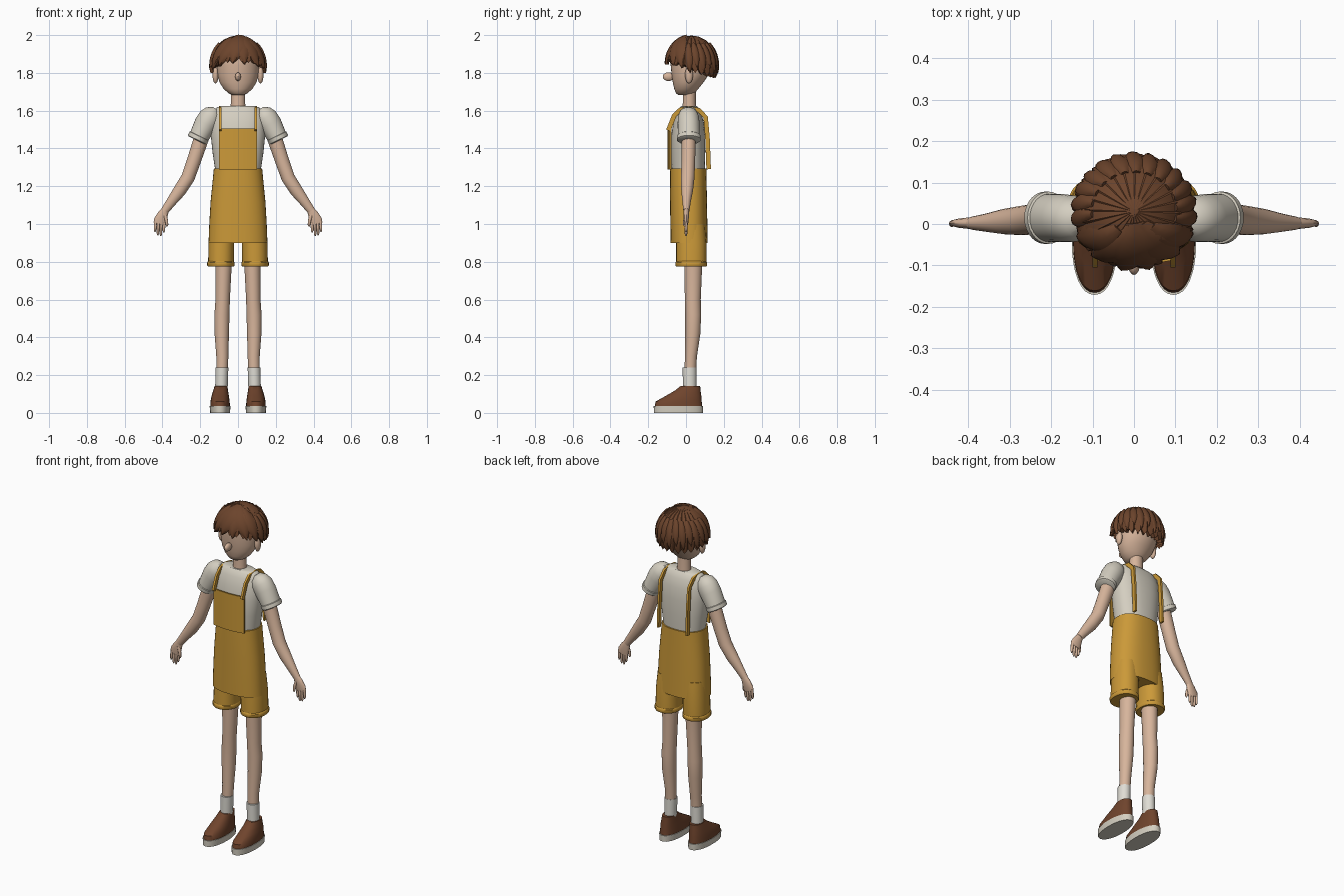
import bpy, bmesh, math
from mathutils import Vector


def material(name, rgb):
    m = bpy.data.materials.new(name)
    m.diffuse_color = (*rgb, 1)
    return m


SKIN = material("skin", (0.68, 0.46, 0.33))
YELLOW = material("mustard cloth", (0.60, 0.32, 0.04))
SHIRT = material("cream cloth", (0.66, 0.62, 0.53))
SOCK = material("white cloth", (0.74, 0.72, 0.66))
HAIR = material("brown hair", (0.15, 0.058, 0.025))
LEATHER = material("brown leather", (0.16, 0.058, 0.026))


def skin(name, rings, mat, mirror=False, angle=40):
    """Join equal-length point rings into a closed solid."""
    bm = bmesh.new()
    vs = [[bm.verts.new(p) for p in r] for r in rings]
    n = len(vs[0])
    for a, b in zip(vs, vs[1:]):
        for i in range(n):
            j = (i + 1) % n
            bm.faces.new((a[i], a[j], b[j], b[i]))
    bm.faces.new(vs[0][::-1])
    bm.faces.new(vs[-1])
    bmesh.ops.recalc_face_normals(bm, faces=bm.faces)
    me = bpy.data.meshes.new(name)
    bm.to_mesh(me)
    bm.free()
    me.materials.append(mat)
    ob = bpy.data.objects.new(name, me)
    bpy.context.collection.objects.link(ob)
    bpy.ops.object.select_all(action='DESELECT')
    ob.select_set(True)
    bpy.context.view_layer.objects.active = ob
    bpy.ops.object.shade_smooth_by_angle(angle=math.radians(angle))
    if mirror:
        ob.modifiers.new("mirror", 'MIRROR').use_mirror_merge = False
    return ob


def loft(name, secs, mat, mirror=False, n=24, power=2.0, tilt=False):
    """Sections are (x, y, z, half width, half depth); tilt follows the path in xz."""
    rings = []
    for k, (x, y, z, rx, ry) in enumerate(secs):
        u = Vector((1, 0, 0))
        if tilt:
            p, q = secs[max(k - 1, 0)], secs[min(k + 1, len(secs) - 1)]
            u = Vector((p[2] - q[2], 0, q[0] - p[0])).normalized()
        ring = []
        for i in range(n):
            a = 2 * math.pi * i / n
            c, s = math.cos(a), math.sin(a)
            c = math.copysign(abs(c) ** (2 / power), c)
            s = math.copysign(abs(s) ** (2 / power), s)
            ring.append(Vector((x, y, z)) + u * (rx * c) + Vector((0, ry * s, 0)))
        rings.append(ring)
    return skin(name, rings, mat, mirror)


def body(name, secs, mat, **kw):
    """Sections are (z, half width, front y, back y), centred on x = 0."""
    return loft(name, [(0, (f + b) / 2, z, w, (b - f) / 2) for z, w, f, b in secs], mat, **kw)


def ball(name, c, r, mat, mirror=False):
    secs = []
    for k in range(11):
        a = math.pi * (0.02 + 0.96 * k / 10)
        secs.append((c[0], c[1], c[2] - r[2] * math.cos(a), r[0] * math.sin(a), r[1] * math.sin(a)))
    return loft(name, secs, mat, mirror, n=16)


# Shoes, socks and legs
loft("shoe_sole", [(.095, -.04, 0, .053, .13), (.095, -.04, .036, .055, .131)], SHIRT, True, 32, 2.2)
loft("shoe_upper", [(.095, -.04, .034, .052, .126), (.095, -.039, .06, .051, .122),
                    (.094, -.013, .09, .046, .094), (.092, .009, .118, .039, .068),
                    (.09, .023, .142, .034, .052)], LEATHER, True, 32, 2.2)
loft("sock", [(.088, .02, .12, .033, .036), (.085, .019, .24, .034, .037)], SOCK, True)
loft("leg", [(.085, .022, .2, .03, .03), (.083, .026, .3, .032, .032), (.086, .036, .42, .038, .04),
             (.085, .038, .52, .04, .042), (.081, .036, .6, .038, .042), (.077, .038, .77, .043, .047),
             (.077, .038, .9, .045, .05)], SKIN, True)

# Overalls
loft("shorts_leg", [(.09, .028, .797, .068, .08), (.088, .028, .9, .068, .08),
                    (.082, .025, 1.0, .066, .075)], YELLOW, True, 28, 2.2)
loft("shorts_cuff", [(.091, .028, .775, .068, .08), (.091, .028, .78, .072, .084),
                     (.091, .028, .797, .072, .084), (.091, .028, .803, .067, .079)], YELLOW, True, 28, 2.2)
body("overalls_body", [(.9, .156, -.082, .115), (1.0, .152, -.083, .113), (1.12, .145, -.084, .111),
                       (1.22, .135, -.085, .109), (1.293, .128, -.085, .108)], YELLOW, n=40, power=2.4)
bib = []
for k in range(6):
    z = 1.288 + .217 * k / 5
    outer = [(x / 50, -.097 + 1.1 * (x / 50) ** 2, z) for x in range(-5, 6)]
    bib.append(outer + [(x, y + .008, h) for x, y, h in outer[::-1]])
skin("overalls_bib", bib, YELLOW)

# Straps run from the bib, over the shoulders and down the back
path = [(-.094, 1.495), (-.062, 1.575), (-.03, 1.605), (.02, 1.612), (.07, 1.602),
        (.104, 1.565), (.114, 1.45), (.12, 1.29)]
strap = []
for k, (y, z) in enumerate(path):
    p, q = path[max(k - 1, 0)], path[min(k + 1, len(path) - 1)]
    nrm = Vector((0, p[1] - q[1], q[0] - p[0])).normalized() * .012
    c = Vector((0, y, z))
    strap.append([c + Vector((.088, 0, 0)) + nrm, c + Vector((.1, 0, 0)) + nrm,
                  c + Vector((.1, 0, 0)) - nrm, c + Vector((.088, 0, 0)) - nrm])
skin("overalls_strap", strap, YELLOW, True)

# Shirt
body("shirt_body", [(1.25, .12, -.074, .098), (1.3, .123, -.076, .1), (1.38, .135, -.079, .102),
                    (1.47, .144, -.078, .101), (1.54, .143, -.066, .094), (1.59, .132, -.05, .08),
                    (1.615, .115, -.036, .066), (1.625, .09, -.026, .056)], SHIRT, n=40, power=2.3)
loft("shirt_sleeve", [(.118, .012, 1.61, .018, .02), (.13, .012, 1.592, .046, .045),
                      (.148, .013, 1.565, .06, .056), (.17, .014, 1.53, .061, .058),
                      (.212, .015, 1.452, .051, .058)], SHIRT, True, 28, tilt=True)
loft("sleeve_hem", [(.205, .015, 1.467, .052, .059), (.206, .015, 1.465, .056, .063),
                    (.215, .015, 1.446, .055, .063), (.217, .015, 1.442, .05, .057)],
     SHIRT, True, 28, tilt=True)

# Arms and hands
loft("arm", [(.18, .014, 1.5, .04, .038), (.205, .014, 1.42, .039, .037), (.235, .012, 1.33, .037, .036),
             (.265, .009, 1.245, .036, .036), (.31, .006, 1.175, .034, .031), (.355, .003, 1.115, .026, .022),
             (.388, .002, 1.07, .021, .016)], SKIN, True, tilt=True)
loft("palm", [(.382, .002, 1.08, .018, .014), (.397, .002, 1.052, .027, .014),
              (.411, .002, 1.02, .034, .012), (.417, .002, 1.0, .031, .009)], SKIN, True, 16, tilt=True)
for i in range(4):
    x, low = .392 + .0155 * i, (.955, .937, .94, .958)[i]
    loft(f"finger_{i + 1}", [(x - .002, .002, 1.015, .008, .008), (x, .001, .985, .0075, .008),
                             (x + .001, 0, low + .01, .0065, .007), (x + .001, 0, low, .003, .003)],
         SKIN, True, 10)
loft("thumb", [(.388, -.004, 1.05, .01, .009), (.379, -.007, 1.02, .009, .008),
               (.376, -.008, .995, .007, .007), (.376, -.008, .986, .003, .003)], SKIN, True, 10)

# Neck, head, ears and nose
body("neck", [(1.58, .042, -.022, .057), (1.64, .038, -.017, .052), (1.74, .038, -.015, .052)], SKIN)
body("head", [(1.683, .03, -.04, .03), (1.692, .05, -.053, .045), (1.715, .076, -.062, .065),
              (1.75, .098, -.07, .093), (1.79, .109, -.076, .12), (1.84, .113, -.081, .138),
              (1.89, .11, -.081, .14), (1.93, .092, -.062, .12), (1.955, .055, -.03, .08)],
     SKIN, n=36)
ball("ear", (.119, .016, 1.79), (.016, .021, .046), SKIN, True)
ball("nose", (0, -.093, 1.78), (.015, .03, .023), SKIN)

# Hair: a ridged cap with pointed tips, then loose locks over it
ZC = 1.84


def scalp(phi, az, k=1.0):
    """Point on the hair dome; azimuth 0 faces the front."""
    s = math.sin(phi)
    return Vector((.147 * k * s * math.sin(az), .03 - .139 * k * s * math.cos(az),
                   ZC + .157 * math.cos(phi) * (k if phi < 1.5 else 1)))


def phi_at(z):
    return math.acos(max(-1, min(1, (z - ZC) / .157)))


LOCKS, SUB = 24, 6
cap = []
for t in [.04, .15, .3, .45, .6, .75, .88, 1, 1.01]:
    ring = []
    for i in range(LOCKS * SUB):
        az = 2 * math.pi * i / (LOCKS * SUB)
        f = (i % SUB) / SUB
        front = (1 + math.cos(az)) / 2
        hem = 1.8 + .085 * front ** 1.4 - .028 * (1 - abs(2 * f - 1))
        if t > 1:
            p = scalp(phi_at(hem), az, .78)
            p.z = hem + .012
        else:
            p = scalp(phi_at(hem) * t, az, 1 + .06 * t * (f - .4))
        ring.append(p)
    cap.append(ring)
skin("hair_cap", cap, HAIR, angle=35)


def lock(name, az0, az1, start, tip, width, k):
    rings = []
    for j in range(11):
        s = j / 10
        phi = start + (phi_at(tip) - start) * s
        az = az0 + (az1 - az0) * s
        w = width * max(.04, math.sin(math.pi * (.12 + .88 * s)) ** .8)
        side = Vector((math.cos(az), math.sin(az), 0)) * w
        c, out = scalp(phi, az, k), scalp(phi, az, k + .045)
        low = scalp(phi, az, k - .1)
        sink = (low - c) * .55
        rings.append([c - side + sink, c.lerp(out, .7) - side * .5, out,
                      c.lerp(out, .7) + side * .5, c + side + sink, low])
    skin(name, rings, HAIR, angle=50)


fringe = [(-.1, -.75, .25, 1.835, .05), (.1, -.2, .2, 1.85, .058), (.2, .25, .2, 1.845, .05),
          (.45, .8, .25, 1.84, .05), (-.7, -1.15, .4, 1.825, .042), (.8, 1.2, .4, 1.825, .042)]
for i, (a, b, st, tip, w) in enumerate(fringe):
    lock(f"fringe_lock_{i + 1}", a, b, st, tip, w, 1.0 + .01 * (i % 2))
for i in range(13):
    a = 1.45 + i * (2 * math.pi - 2.9) / 12
    lock(f"back_lock_{i + 1}", a - .06, a + .06, .75, 1.8 + .025 * (i % 2), .026, 1.0)
